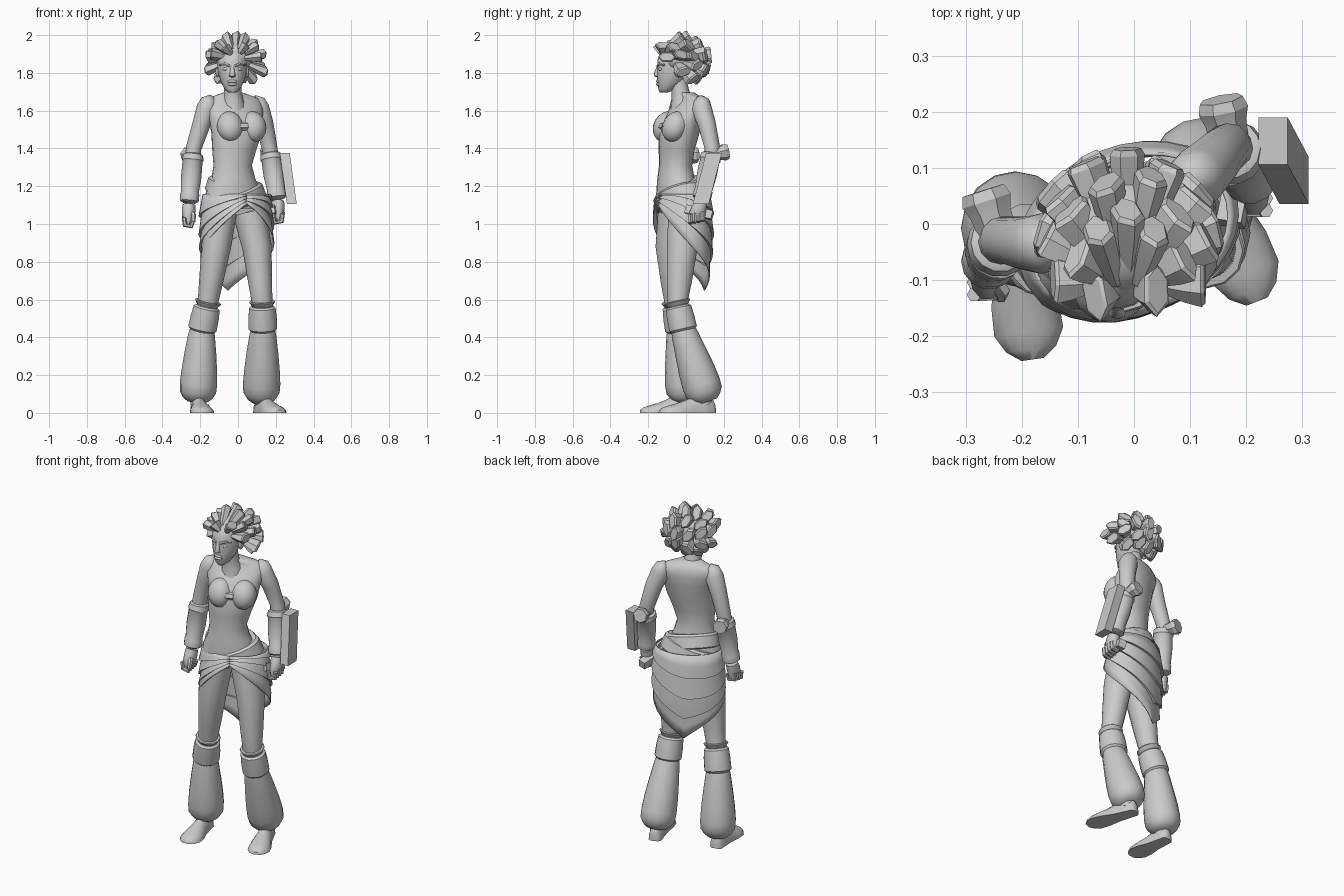
import bpy, bmesh
from math import sin, cos, pi, radians
from mathutils import Vector, Matrix

if "Cube" in bpy.data.objects:
    bpy.data.objects.remove(bpy.data.objects["Cube"])

grey = bpy.data.materials.new("plain_grey")
grey.use_nodes = True
grey.diffuse_color = (0.6, 0.6, 0.6, 1)
grey.node_tree.nodes["Principled BSDF"].inputs["Base Color"].default_value = (0.6, 0.6, 0.6, 1)


def finish(name, bm, angle=45):
    bmesh.ops.recalc_face_normals(bm, faces=bm.faces)
    me = bpy.data.meshes.new(name)
    bm.to_mesh(me)
    bm.free()
    me.materials.append(grey)
    me.shade_smooth()
    me.set_sharp_from_angle(angle=radians(angle))
    ob = bpy.data.objects.new(name, me)
    bpy.context.collection.objects.link(ob)
    return ob


def skin(bm, rows, closed=True, caps=True):
    """Bridge rows of points with quads."""
    rows = [[bm.verts.new(p) for p in row] for row in rows]
    n = len(rows[0])
    for a, b in zip(rows, rows[1:]):
        for i in range(n if closed else n - 1):
            j = (i + 1) % n
            bm.faces.new((a[i], a[j], b[j], b[i]))
    if caps:
        bm.faces.new(rows[0])
        bm.faces.new(rows[-1])


def loft(name, rings, n=12, yaw=0, follow=True, angle=45, bm=None):
    """Elliptical rings (x, y, z, rx, ry); follow turns them along the path."""
    own = bm is None
    bm = bm or bmesh.new()
    pts = [Vector(r[:3]) for r in rings]
    way = 1 if pts[-1].z >= pts[0].z else -1
    rows = []
    for k, r in enumerate(rings):
        d = way * (pts[min(k + 1, len(pts) - 1)] - pts[max(k - 1, 0)])
        q = Vector((0, 0, 1)).rotation_difference(d).to_matrix() if follow else Matrix.Identity(3)
        q = q @ Matrix.Rotation(radians(yaw), 3, 'Z')
        rows.append([pts[k] + q @ Vector((r[3] * cos(2 * pi * i / n), r[-1] * sin(2 * pi * i / n), 0))
                     for i in range(n)])
    skin(bm, rows)
    return finish(name, bm, angle) if own else None


def along(a, b, profile):
    """Rings on the line a-b from (fraction, radius...) entries."""
    a, b = Vector(a), Vector(b)
    return [(*a.lerp(b, t), *r) for t, *r in profile]


def ball(name, loc, size, yaw=0, lean=0):
    bm = bmesh.new()
    m = (Matrix.Translation(loc) @ Matrix.Rotation(radians(yaw), 4, 'Z')
         @ Matrix.Rotation(radians(lean), 4, 'X') @ Matrix.Diagonal((*size, 1)))
    bmesh.ops.create_uvsphere(bm, u_segments=14, v_segments=9, radius=1, matrix=m)
    return finish(name, bm, 60)


# Torso, turned toward the model's left
TURN = 22
loft("torso", [(-.025, -.04, 1.08, .17, .11), (-.025, -.045, 1.18, .148, .105), (-.025, -.053, 1.24, .12, .095),
               (-.028, -.055, 1.31, .104, .085), (-.02, -.05, 1.39, .12, .09), (-.008, -.037, 1.48, .138, .103),
               (-.012, -.018, 1.56, .15, .096), (-.022, .006, 1.615, .165, .076), (-.025, .018, 1.65, .162, .058),
               (-.026, .016, 1.672, .128, .05), (-.027, -.002, 1.695, .055, .045)], 18, TURN, False, 70)
loft("neck", [(-.025, -.015, 1.6, .07), (-.027, -.022, 1.66, .054), (-.028, -.03, 1.7, .047),
              (-.03, -.045, 1.77, .046)], 12, angle=60)
for name, x, y in (("right_cup", -.042, -.106), ("left_cup", .08, -.058)):
    ball(name, (x, y, 1.515), (.071, .067, .084), TURN, -24)
loft("cup_tie", [(.0, -.128, 1.515, .022), (.048, -.11, 1.516, .022)], 6)

# Head: stacked face rings, then small features
HX = -.03
loft("head", [(HX, -.118, 1.695, .02, .02), (HX, -.104, 1.71, .038, .042), (HX, -.085, 1.745, .058, .066),
              (HX, -.07, 1.79, .073, .085), (HX, -.06, 1.83, .079, .093), (HX, -.05, 1.87, .082, .1),
              (HX, -.04, 1.91, .075, .088), (HX, -.03, 1.94, .05, .06)], 16, 0, False, 60)
loft("nose", [(HX, -.146, 1.835, .009, .008), (HX, -.156, 1.80, .013, .014), (HX, -.153, 1.783, .018, .017),
              (HX, -.142, 1.775, .01, .008)], 8, 0, False)
for z in (1.755, 1.74):
    ball("lip", (HX, -.145, z), (.026, .014, .009))
for s, side in ((-1, "right"), (1, "left")):
    ball(side + "_eye", (HX + s * .034, -.134, 1.82), (.019, .013, .009), s * 15)
    loft(side + "_brow", [(HX + s * .013, -.15, 1.836, .007), (HX + s * .04, -.143, 1.847, .008),
                          (HX + s * .066, -.115, 1.842, .006)], 6)
    ball(side + "_ear", (HX + s * .078, -.04, 1.81), (.012, .024, .034))

# Hair: cap and broad blunt locks swept back from the hairline
ball("hair_cap", (-.02, -.022, 1.88), (.102, .108, .085))
bm = bmesh.new()
hub = Vector((-.012, -.025, 1.855))
for tilt, count, part, reach, sweep in ((22, 3, .6, .136, .085), (50, 8, .95, .145, .06), (76, 9, .74, .156, .05),
                                        (102, 7, .55, .16, .03), (126, 4, .4, .145, .02)):
    for k in range(count):
        # lower rows leave the face clear
        a = pi / 2 + (2 * (k + .5) / count - 1) * pi * part
        t = radians(tilt + 6 * sin(3 * k + tilt))
        d = Vector((sin(t) * cos(a), sin(t) * sin(a), cos(t)))
        tip = hub + reach * (1 + .05 * sin(5 * k + tilt)) * d
        root = hub + d * .055 + Vector((0, -sweep, .012))
        loft("", along(root, tip, ((0, .018, .014), (.6, .04, .026), (.93, .048, .03), (1, .042, .023))),
             6, 90 + 20 * sin(k), bm=bm)
finish("hair_locks", bm, 25)

# Arms with bracers, flared elbow guards and closed hands
ARMS = {"right": ((-.165, -.035, 1.615), (-.193, -.035, 1.53), (-.235, -.028, 1.4), (-.26, -.07, 1.1), (-.268, .06, 1.365)),
        "left": ((.112, .082, 1.612), (.14, .11, 1.53), (.168, .14, 1.4), (.21, .08, 1.12), (.155, .222, 1.385))}
for side, (shoulder, mid, elbow, wrist, guard) in ARMS.items():
    s = 1 if side == "left" else -1
    sh, el, wr = Vector(shoulder), Vector(elbow), Vector(wrist)
    loft(side + "_upper_arm", [(sh.x - s * .03, sh.y - s * .01, sh.z + .052, .024), (sh.x - s * .012, sh.y, sh.z + .033, .045),
                               (*sh, .054), (*mid, .048), (*el, .041), (*el.lerp(wr, .3), .04)], 12, angle=70)
    loft(side + "_bracer", along(el, wr, ((.09, .042), (.11, .053), (.21, .058), (.24, .053), (.5, .054),
                                          (.78, .047), (.81, .051), (.93, .05), (.96, .036))), 14, angle=35)
    loft(side + "_elbow_guard", along(el.lerp(wr, .12), guard, ((0, .034), (.55, .038), (.8, .046), (1, .04))), 7, angle=30)
    fist = wr + Vector((s * .003, -.02, -.066))
    loft(side + "_palm", [(*wr, .034), (*wr.lerp(fist, .5), .036, .04), (*fist, .03, .046),
                          (fist.x, fist.y, fist.z - .034, .022, .038)], 10)
    for k in range(4):
        y = fist.y - .036 + k * .022
        z = fist.z - .022 + .004 * k
        loft(side + "_finger", [(fist.x + s * .022, y, z + .022, .013), (fist.x + s * .018, y, z - .018, .013),
                                (fist.x - s * .016, y, z - .025, .012), (fist.x - s * .026, y, z + .008, .011)], 6)
    loft(side + "_thumb", [(*wr.lerp(fist, .5), .016), (fist.x - s * .028, fist.y - .03, fist.z + .012, .015),
                           (fist.x - s * .026, fist.y - .04, fist.z - .022, .011)], 6)


def slanted_box(name, top, bottom, half_x, half_y):
    bm = bmesh.new()
    skin(bm, [[Vector(c) + Vector((i * half_x, j * half_y, 0))
               for i, j in ((-1, -1), (1, -1), (1, 1), (-1, 1))] for c in (top, bottom)])
    return finish(name, bm, 20)


# Box on the left forearm and the bar held in the left hand
slanted_box("forearm_box", (.248, .148, 1.375), (.285, .078, 1.105), .026, .042)
loft("hand_bar", [(.172, .0, 1.078, .032), (.2, .14, 1.045, .032)], 4, 45, angle=20)

# Belt bands crossing at the front
for name, z, lean, r in (("upper_belt", 1.2, .012, .148), ("lower_belt", 1.145, -.014, .17)):
    c = Vector((-.022, -.03, z))
    d = Vector((lean, -.012, .055))
    loft(name, [(*(c + d * t), r * k, r * k * .74) for t, k in
                ((-.8, .98), (-.7, 1.03), (.4, .99), (.6, .9))], 18, TURN, angle=30)

# Wrap skirt: open in front, long point behind, overlapping stepped folds
bm = bmesh.new()
rows = []
FOLDS = 4
ROT = Matrix.Rotation(radians(TURN), 3, 'Z')
for step in range(FOLDS):
    for u in (0, .5, 1):
        t = (step + u) / FOLDS
        row = []
        for k in range(31):
            f = k / 30 * 2 * pi
            hem = 1.11 - .147 * (pi - abs(f - pi)) * t - .235 * (1 - cos(f)) * (1 - t) - .03 * sin(f) ** 2 * t
            z = 1.16 + (hem - 1.16) * t + .16 * sin(f) * t * (1 - t)
            out = .014 * u - .007
            narrow = 1.02 - .9 * max(0, .88 - z) - .35 * max(0, z - 1.04)
            p = ROT @ Vector((sin(f) * (.197 * narrow + out), -cos(f) * (.144 * narrow + out), 0))
            row.append(p + Vector((-.008, -.014, z)))
        rows.append(row)
skin(bm, rows, False, False)
skirt = finish("wrap_skirt", bm, 30)
mod = skirt.modifiers.new("cloth", 'SOLIDIFY')
mod.thickness = .006

# Legs: thigh, knee cuff, bell trouser and foot
LEGS = {"right": ((-.095, -.065, 1.06), (-.115, -.08, .88), (-.16, -.06, .58), (-.192, -.035, .43), (-.215, .0, .06), (-.19, -.175)),
        "left": ((.06, -.01, 1.06), (.1, -.02, .88), (.128, -.045, .58), (.132, -.012, .43), (.123, .112, .06), (.195, -.075))}
for side, (hip, thigh, knee, cuff, ankle, toe) in LEGS.items():
    loft(side + "_thigh", [(*hip, .088, .085), (*thigh, .078, .083), (*Vector(thigh).lerp(Vector(knee), .6), .064, .068),
                           (*knee, .054), (*cuff, .056)], 14, angle=70)
    loft(side + "_cuff_flare", along(knee, cuff, ((-.08, .066), (-.05, .07), (.08, .056), (.14, .056))), 12, angle=30)
    loft(side + "_cuff", along(knee, cuff, ((.1, .058), (.16, .07), (.5, .075), (.9, .076), (.98, .064))), 14, angle=35)
    loft(side + "_bell", along(cuff, ankle, ((-.03, .064), (.05, .071), (.3, .084), (.55, .094, .097), (.75, .099, .102),
                                             (.87, .096, .099), (.95, .078), (1, .055))), 16, angle=60)
    heel = Vector((ankle[0], ankle[1], 0))
    ahead = (Vector((*toe, 0)) - heel).normalized()
    across = Vector((-ahead.y, ahead.x, 0))
    reach = (Vector((*toe, 0)) - heel).length + .06
    bm = bmesh.new()
    # flat-soled arched sections from heel to toe
    skin(bm, [[heel + ahead * (t * reach) + across * (w * cos(pi * i / 8)) + Vector((0, 0, h * sin(pi * i / 8)))
               for i in range(9)]
              for t, w, h in ((-.16, .022, .05), (-.1, .036, .08), (.12, .04, .1), (.35, .045, .08),
                              (.6, .06, .055), (.82, .062, .04), (.95, .045, .03), (1.03, .02, .016))])
    finish(side + "_foot", bm, 50)
    loft(side + "_ankle", [(*heel + ahead * .02 + Vector((0, 0, .04)), .038), (*ankle[:2], .13, .045)], 10)
